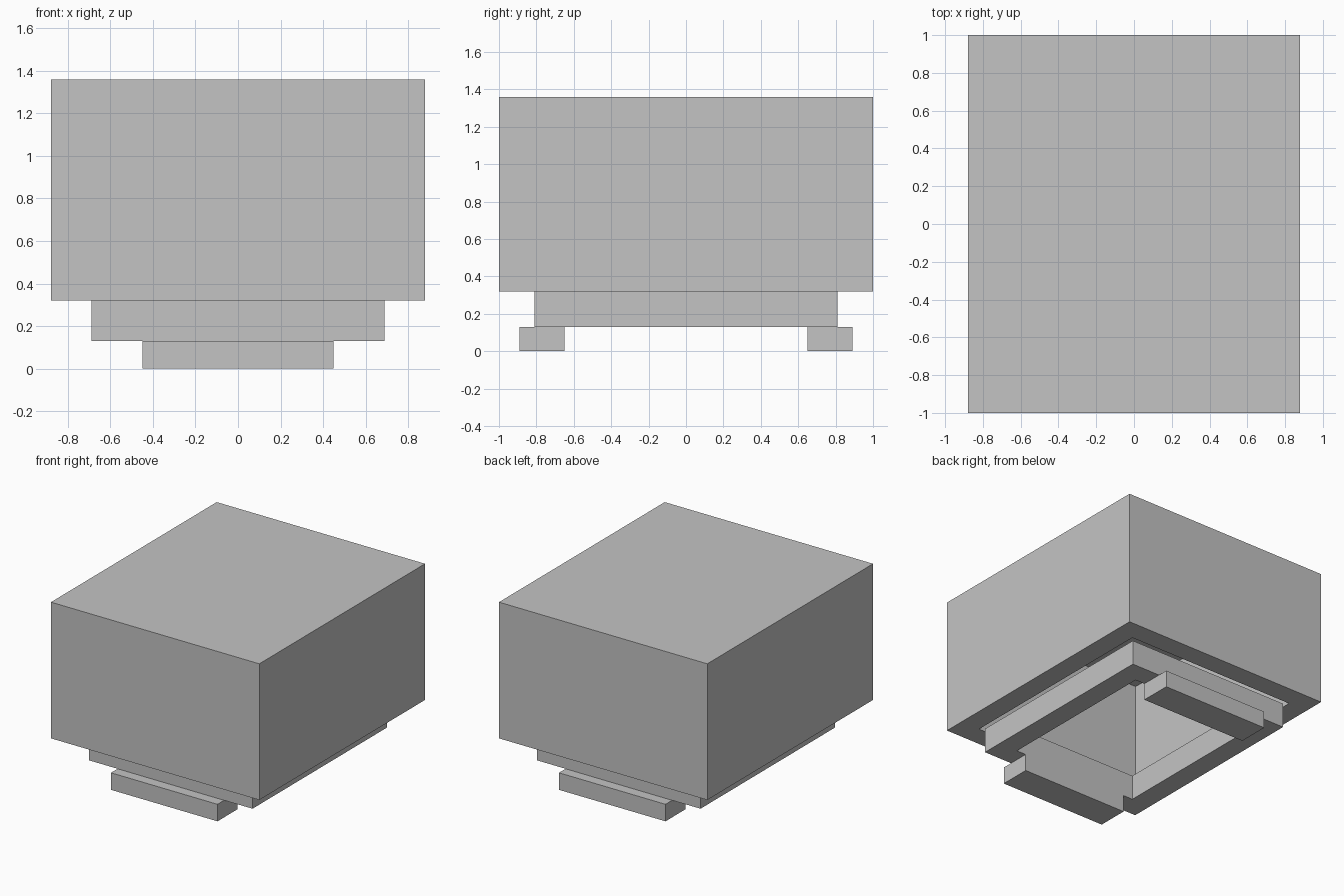
import bpy, bmesh

if "Cube" in bpy.data.objects:
    bpy.data.objects.remove(bpy.data.objects["Cube"], do_unlink=True)

WALL = 0.16

grey = bpy.data.materials.new("light_grey")
grey.use_nodes = True
colour = (0.55, 0.55, 0.55, 1.0)
grey.diffuse_color = colour
grey.node_tree.nodes["Principled BSDF"].inputs["Base Color"].default_value = colour


def block(name, half_x, y0, y1, z0, z1, open_dirs=()):
    """Box centred on x; faces pointing along open_dirs (z) are removed and the rest walled."""
    bm = bmesh.new()
    bmesh.ops.create_cube(bm, size=1.0)
    bm.normal_update()
    gone = [f for f in bm.faces if round(f.normal.z) in open_dirs and abs(f.normal.z) > 0.5]
    bmesh.ops.delete(bm, geom=gone, context='FACES')
    bmesh.ops.scale(bm, vec=(2 * half_x, y1 - y0, z1 - z0), verts=bm.verts)
    bmesh.ops.translate(bm, vec=(0, (y0 + y1) / 2, (z0 + z1) / 2), verts=bm.verts)
    mesh = bpy.data.meshes.new(name)
    bm.to_mesh(mesh)
    bm.free()
    mesh.materials.append(grey)
    obj = bpy.data.objects.new(name, mesh)
    bpy.context.collection.objects.link(obj)
    if open_dirs:
        walls = obj.modifiers.new("walls", 'SOLIDIFY')
        walls.thickness = WALL
        walls.offset = -1
        walls.use_even_offset = True
    return obj


# Hollow cover, open underneath
block("cover", 0.88, -1.0, 1.0, 0.32, 1.36, open_dirs=(-1,))

# Open rectangular frame, slightly smaller than the inside of the cover
block("base_frame", 0.69, -0.81, 0.81, 0.13, 0.32, open_dirs=(-1, 1))

# Two bars the frame stands on
block("front_foot", 0.45, -0.89, -0.65, 0.0, 0.13)
block("back_foot", 0.45, 0.65, 0.89, 0.0, 0.13)
